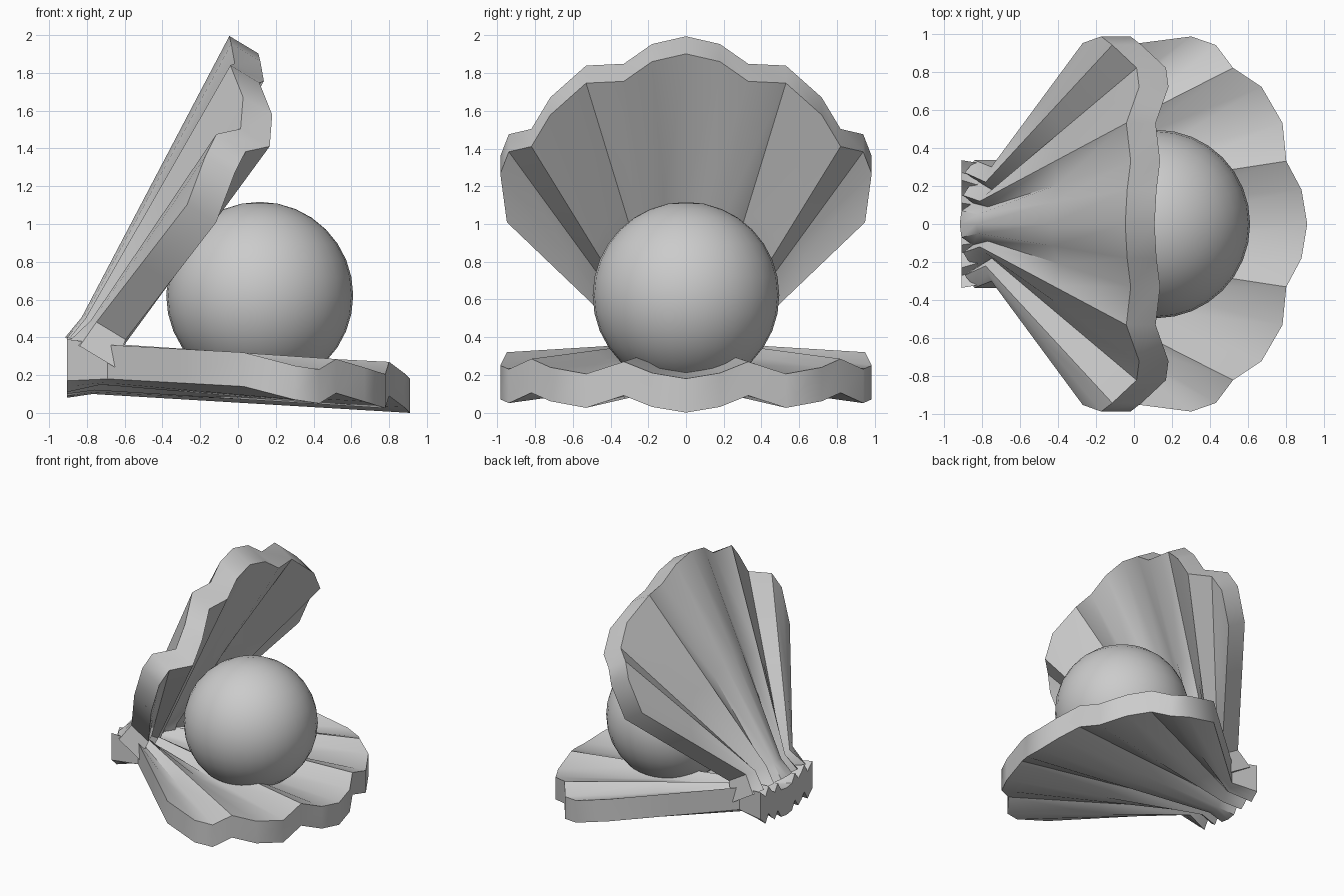
import bpy, bmesh, math

if "Cube" in bpy.data.objects:
    bpy.data.objects.remove(bpy.data.objects["Cube"])

# Half of the outer surface, centre rib to side edge: (x, y, z) at rim, neck and hinge
RIM = [(.91, 0, .0), (.88, .18, .03), (.80, .33, .09), (.78, .53, .025), (.67, .72, .06),
       (.52, .82, .105), (.43, .94, .05), (.30, .985, .07), (.03, .95, .14)]
NECK_Y = [0, .05, .09, .12, .15, .18, .22, .26, .30]
NECK_Z = [.10, .11, .17, .12, .15, .19, .15, .16, .18]
HINGE_Y = [0, .07, .11, .15, .19, .23, .27, .30, .335]
HINGE_Z = [.08, .09, .16, .10, .13, .18, .11, .14, .17]
CUP = [0, 0, .01, .06, .17, .20, .16, .15, .13]  # extra rim cupping, upper shell


def finish(ob, angle):
    bpy.ops.object.select_all(action='DESELECT')
    ob.select_set(True)
    bpy.context.view_layer.objects.active = ob
    bpy.ops.object.shade_smooth_by_angle(angle=math.radians(angle))


def shell(name, place, cup, wing):
    """Fan-shaped ribbed slab; place() maps a lower-shell point into position."""
    n = len(RIM) - 1
    rows = []
    for side in range(-n, n + 1):
        i, s = abs(side), (1 if side >= 0 else -1)
        hinge = (-.905, s * HINGE_Y[i], HINGE_Z[i])
        neck = (-.77 + wing * (i / n) ** 2, s * NECK_Y[i], NECK_Z[i])
        rim = (RIM[i][0], s * RIM[i][1], RIM[i][2] + cup * CUP[i])
        mid = tuple((a + b) / 2 for a, b in zip(neck, rim))
        rows.append([(hinge, .22), (neck, .18), (mid, .18), (rim, .18)])
    bm = bmesh.new()
    outer = [[bm.verts.new(place(*p)) for p, t in r] for r in rows]
    inner = [[bm.verts.new(place(p[0], p[1], p[2] + t)) for p, t in r] for r in rows]
    cols, last = len(rows), len(rows[0]) - 1
    for c in range(cols - 1):
        for r in range(last):
            for g in (outer, inner):
                bm.faces.new((g[c][r], g[c + 1][r], g[c + 1][r + 1], g[c][r + 1]))
        # rim and hinge walls
        for r in (0, last):
            bm.faces.new((outer[c][r], outer[c + 1][r], inner[c + 1][r], inner[c][r]))
    # side walls
    for c in (0, cols - 1):
        for r in range(last):
            bm.faces.new((outer[c][r], outer[c][r + 1], inner[c][r + 1], inner[c][r]))
    bmesh.ops.recalc_face_normals(bm, faces=bm.faces)
    me = bpy.data.meshes.new(name)
    bm.to_mesh(me)
    bm.free()
    ob = bpy.data.objects.new(name, me)
    bpy.context.collection.objects.link(ob)
    finish(ob, 40)


# Upper shell: flipped and swung open about the hinge
def open_up(x, y, z):
    a = math.radians(58.9)
    u, v = x + .905, .08 - z
    return (-.915 + u * math.cos(a) - v * math.sin(a), y,
            .40 + u * math.sin(a) + v * math.cos(a))


shell("lower_shell", lambda x, y, z: (x, y, z), 0, .08)
shell("upper_shell", open_up, 1, .02)

# Pearl
bpy.ops.mesh.primitive_uv_sphere_add(segments=32, ring_count=16, radius=.495,
                                     location=(.115, 0, .622))
pearl = bpy.context.object
pearl.name = "pearl"
finish(pearl, 30)
